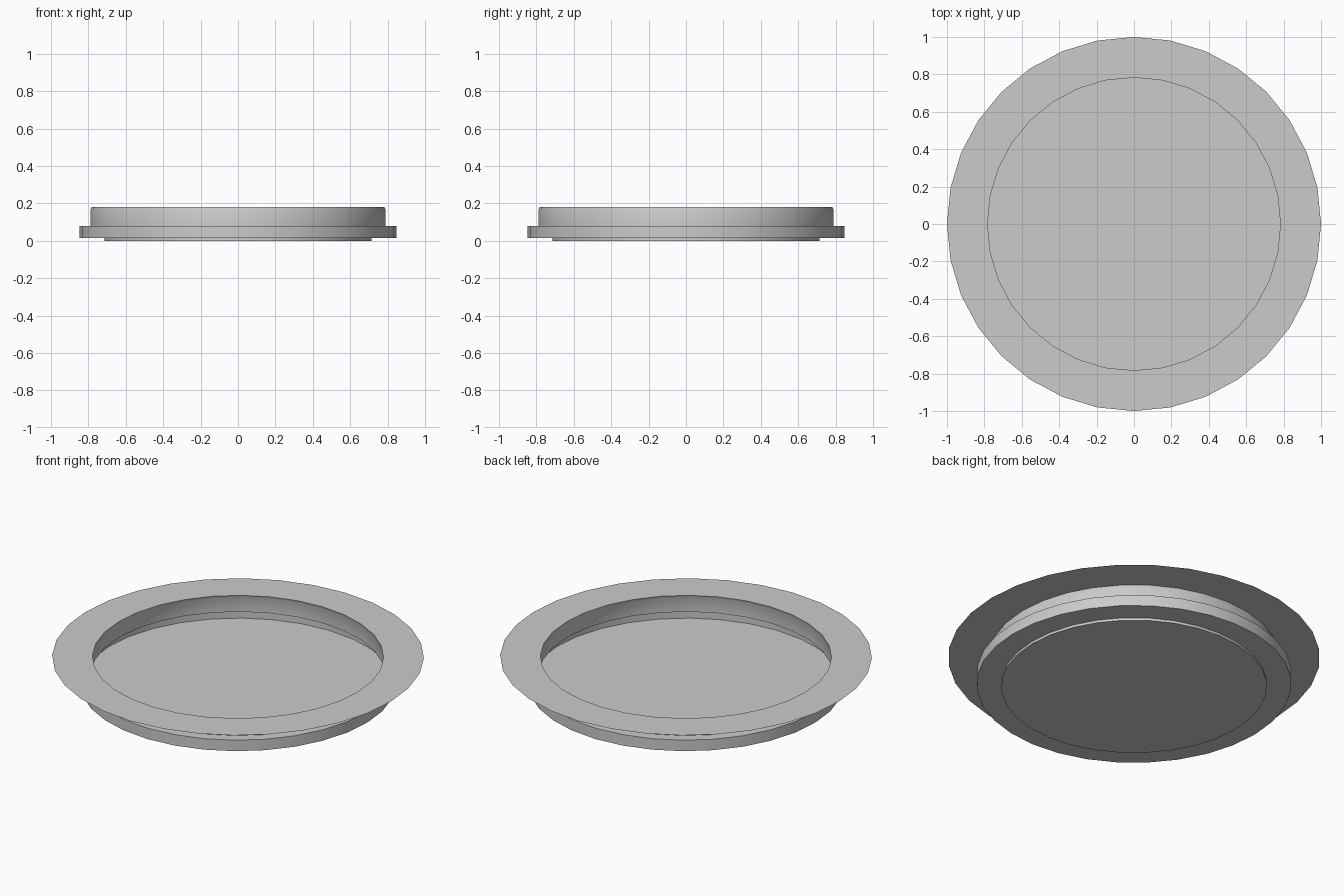
import bpy
import bmesh
import math

cube = bpy.data.objects.get("Cube")
if cube:
    bpy.data.objects.remove(cube, do_unlink=True)

SEGMENTS = 32

# One plain grey finish for the whole dish
grey = bpy.data.materials.new("plain grey")
grey.use_nodes = True
colour = (0.6, 0.6, 0.6, 1)
grey.diffuse_color = colour
grey.node_tree.nodes["Principled BSDF"].inputs["Base Color"].default_value = colour


def lathe(name, profile):
    """Spin an (r, z) profile round the z axis."""
    bm = bmesh.new()
    verts = [bm.verts.new((r, 0, z)) for r, z in profile]
    edges = [bm.edges.new(pair) for pair in zip(verts, verts[1:])]
    bmesh.ops.spin(bm, geom=verts + edges, cent=(0, 0, 0), axis=(0, 0, 1),
                   angle=math.tau, steps=SEGMENTS, use_duplicate=False)
    bmesh.ops.remove_doubles(bm, verts=bm.verts, dist=0.0005)
    bmesh.ops.recalc_face_normals(bm, faces=bm.faces)
    mesh = bpy.data.meshes.new(name)
    bm.to_mesh(mesh)
    bm.free()
    mesh.materials.append(grey)
    obj = bpy.data.objects.new(name, mesh)
    bpy.context.collection.objects.link(obj)
    bpy.ops.object.select_all(action="DESELECT")
    bpy.context.view_layer.objects.active = obj
    obj.select_set(True)
    bpy.ops.object.shade_smooth_by_angle(angle=math.radians(30))
    return obj


TOP, STEP, FLOOR = 0.18, 0.08, 0.015

# Thin flat flange, with the wall just below its hole
lathe("flange", [(1, TOP), (0.783, TOP)])
lathe("wall", [(0.783, TOP), (0.789, TOP - 0.015), (0.789, STEP)])

# Wider hollow base with its step and floor
lathe("base_ring", [(0.789, STEP), (0.847, STEP), (0.847, FLOOR)])
lathe("floor", [(0.847, FLOOR), (0, FLOOR)])

# Shallow raised foot underneath
lathe("foot", [(0.715, FLOOR), (0.715, 0), (0, 0)])
